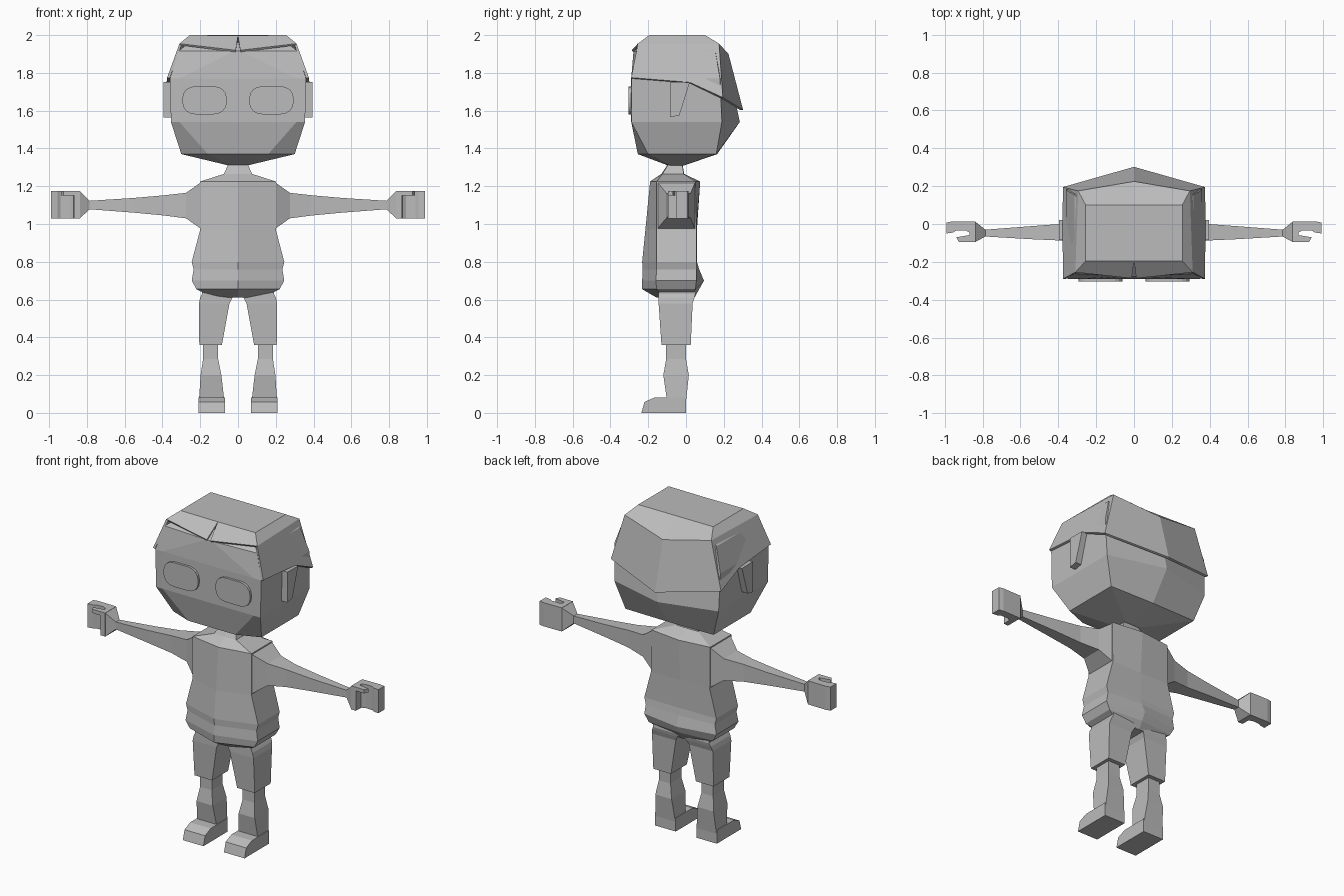
import bpy, bmesh, math

grey = bpy.data.materials.new("plain grey")
grey.diffuse_color = (0.5, 0.5, 0.5, 1)


def make(name, verts, faces, mirror=False, recalc=True):
    bm = bmesh.new()
    vs = [bm.verts.new(v) for v in verts]
    for f in faces:
        bm.faces.new([vs[i] for i in f])
    if recalc:
        bmesh.ops.recalc_face_normals(bm, faces=bm.faces[:])
    me = bpy.data.meshes.new(name)
    bm.to_mesh(me)
    bm.free()
    me.materials.append(grey)
    ob = bpy.data.objects.new(name, me)
    bpy.context.collection.objects.link(ob)
    if mirror:
        ob.modifiers.new("mirror", 'MIRROR')
    return ob


def loft(name, rings, mirror=False):
    """Skin equal-length rings of points and cap both ends."""
    n = len(rings[0])
    verts = [p for r in rings for p in r]
    faces = [list(range(n)), list(range(len(verts) - n, len(verts)))]
    for k in range(len(rings) - 1):
        for i in range(n):
            j = (i + 1) % n
            faces.append([k * n + i, k * n + j, (k + 1) * n + j, (k + 1) * n + i])
    return make(name, verts, faces, mirror)


def prism(name, pts, axis, a, b, mirror=True):
    """Extrude a 2D outline along an axis (0 x, 1 y, 2 z)."""
    def put(p, t):
        q = list(p)
        q.insert(axis, t)
        return tuple(q)
    return loft(name, [[put(p, a) for p in pts], [put(p, b) for p in pts]], mirror)


def rect_z(z, x0, x1, y0, y1):
    return [(x0, y0, z), (x1, y0, z), (x1, y1, z), (x0, y1, z)]


def rect_x(x, z0, z1, y0, y1):
    return [(x, y0, z0), (x, y1, z0), (x, y1, z1), (x, y0, z1)]


# Head: flat face, chamfered jaw corners, ridge down the back
def head_ring(z, wi, yf, w, yc, yb, yr):
    return [(-wi, yf, z), (wi, yf, z), (w, yc, z), (w, yb, z),
            (0, yr, z), (-w, yb, z), (-w, yc, z)]


loft("head", [head_ring(*r) for r in [
    (1.31, .03, -.095, .05, -.085, -.012, -.01),
    (1.37, .16, -.255, .30, -.20, .16, .165),
    (1.54, .31, -.29, .355, -.289, .19, .285),
    (1.77, .31, -.29, .36, -.289, .18, .235),
    (1.915, .02, -.278, .315, -.262, .155, .20),
    (1.96, .02, -.23, .26, -.22, .09, .10)]])

# Hair: faceted shell with a notched fringe
hair_v = [(0, -.195, 1.998), (.255, -.195, 2), (.255, .10, 2), (0, .10, 2),
          (.31, -.255, 1.955), (.012, -.287, 1.92),
          (.375, -.29, 1.775), (.378, .02, 1.75), (.375, .195, 1.67), (0, .302, 1.605),
          (.295, .175, 1.955), (0, .225, 1.9)]
hair = make("hair", hair_v, [
    (0, 1, 2, 3), (5, 4, 1, 0), (4, 10, 2, 1), (6, 7, 8, 10, 4),
    (10, 11, 3, 2), (8, 9, 11, 10)], True, recalc=False)
shell = hair.modifiers.new("thickness", 'SOLIDIFY')
shell.thickness = .014
shell.offset = -1

# Eyes: rounded plates
eye = []
for k, (sx, sz) in enumerate([(1, 1), (-1, 1), (-1, -1), (1, -1)]):
    for s in range(5):
        a = math.pi / 2 * (k + s / 4)
        eye.append((.177 + sx * .05 + .067 * math.cos(a),
                    1.655 + sz * .014 + .06 * math.sin(a)))
prism("eye", eye, 1, -.304, -.285)

# Ears: tapered wedges
prism("ear", [(-.085, 1.752), (.02, 1.75), (-.035, 1.575), (-.085, 1.565)], 0, .34, .395)


# Torso with neck: ridged front and back
def torso_ring(z, w, yf, yfc, yb, ybc):
    return [(0, yfc, z), (w, yf, z), (w, yb, z), (0, ybc, z), (-w, yb, z), (-w, yf, z)]


loft("torso", [torso_ring(*r) for r in [
    (.61, .135, -.125, -.155, .02, .045),
    (.655, .22, -.155, -.232, .05, .07),
    (.70, .245, -.16, -.232, .055, .095),
    (.76, .235, -.155, -.23, .055, .07),
    (.80, .245, -.155, -.232, .055, .058),
    (.97, .20, -.155, -.215, .055, .058),
    (1.225, .20, -.155, -.19, .05, .075),
    (1.265, .075, -.125, -.13, -.012, -.01),
    (1.33, .045, -.085, -.088, -.022, -.02)]])

# Arms: tapered boxes ending in a flared wrist
loft("arm", [rect_x(*r) for r in [
    (.19, .97, 1.225, -.155, .05),
    (.275, 1.03, 1.165, -.105, .025),
    (.39, 1.045, 1.152, -.087, 0),
    (.55, 1.06, 1.138, -.08, -.012),
    (.785, 1.078, 1.123, -.066, -.03),
    (.838, 1.03, 1.175, -.095, .012)]], True)

# Hands: curled fingers and a thin thumb
prism("hand", [(.837, -.095), (.868, -.095), (.87, -.045), (.89, -.033), (.94, -.035),
               (.955, -.045), (.99, -.05), (.99, .008), (.96, .014), (.837, .012)],
      2, 1.03, 1.175)
prism("thumb", [(.86, -.095), (.925, -.095), (.938, -.07), (.86, -.057)], 2, 1.152, 1.175)

# Shorts
loft("shorts_leg", [rect_z(*r) for r in [
    (.36, .085, .205, -.13, .025),
    (.58, .045, .207, -.145, .035),
    (.61, .03, .20, -.145, .045),
    (.63, 0, .19, -.145, .05),
    (.67, 0, .19, -.14, .045)]], True)

# Lower legs
loft("lower_leg", [rect_z(*r) for r in [
    (.06, .072, .207, -.10, 0),
    (.20, .088, .198, -.12, .015),
    (.285, .105, .185, -.105, 0),
    (.38, .105, .185, -.105, 0)]], True)

# Feet
prism("foot", [(0, 0), (-.236, 0), (-.22, .058), (-.165, .082), (0, .082)], 0, .07, .21)
